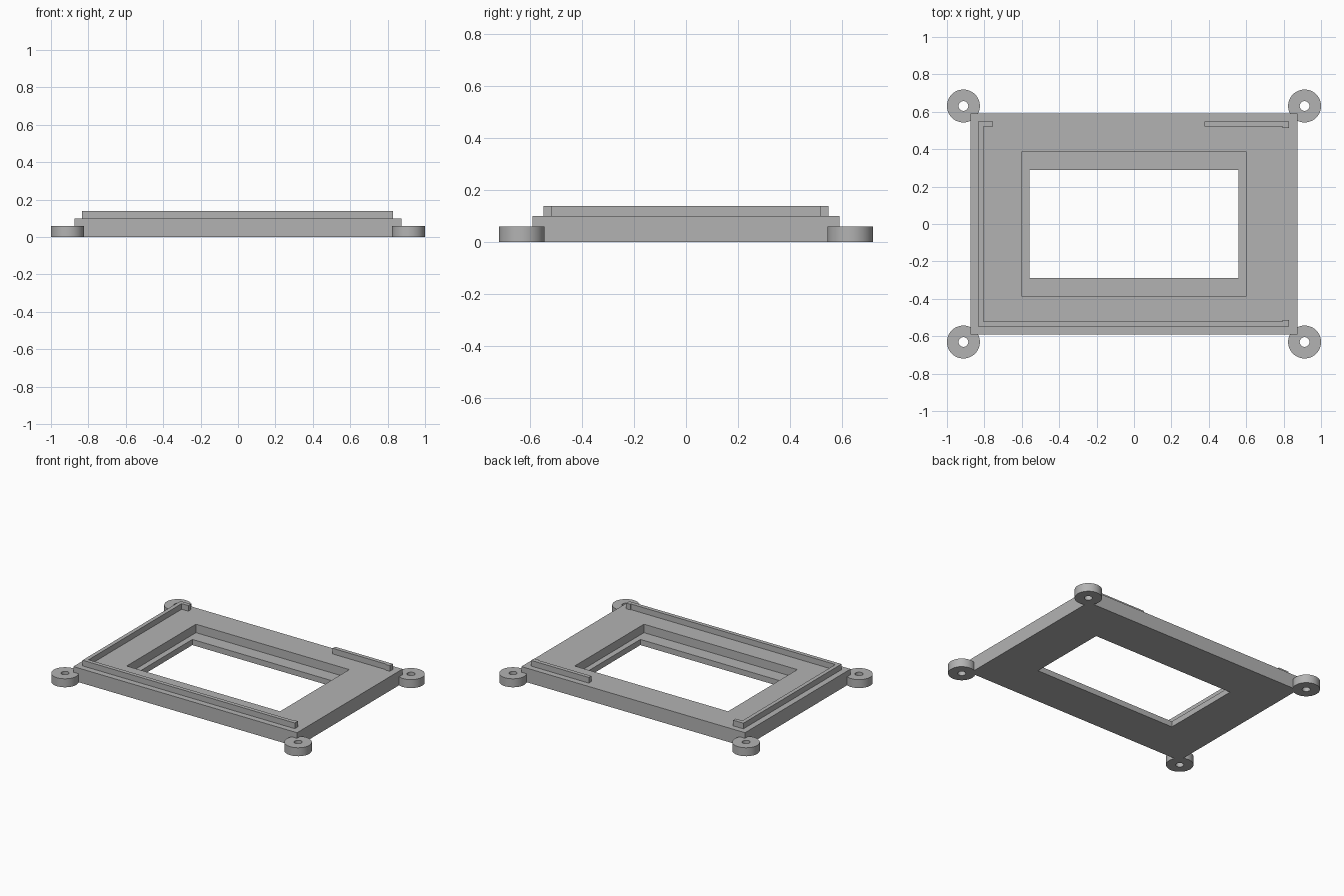
import bpy
import math

cube = bpy.data.objects.get("Cube")
if cube:
    bpy.data.objects.remove(cube, do_unlink=True)

grey = bpy.data.materials.new("plain_grey")
grey.use_nodes = True
colour = (0.45, 0.45, 0.45, 1)
grey.diffuse_color = colour
grey.node_tree.nodes["Principled BSDF"].inputs["Base Color"].default_value = colour


def add_mesh(name, verts, faces):
    mesh = bpy.data.meshes.new(name)
    mesh.from_pydata(verts, [], faces)
    mesh.materials.append(grey)
    obj = bpy.data.objects.new(name, mesh)
    bpy.context.collection.objects.link(obj)
    return obj


def rectangle(hx, hy, z):
    return [(-hx, -hy, z), (hx, -hy, z), (hx, hy, z), (-hx, hy, z)]


def circle(r, z, n=48):
    return [(r * math.cos(math.tau * i / n), r * math.sin(math.tau * i / n), z)
            for i in range(n)]


def ring_solid(name, loops):
    """Skin a closed cycle of loops into a solid with a hole through it."""
    n, m = len(loops[0]), len(loops)
    faces = [(a * n + i, a * n + (i + 1) % n,
              (a + 1) % m * n + (i + 1) % n, (a + 1) % m * n + i)
             for a in range(m) for i in range(n)]
    return add_mesh(name, [v for loop in loops for v in loop], faces)


def prism(name, outline, z0, z1):
    """Extrude a counter-clockwise outline upward."""
    n = len(outline)
    verts = [(x, y, z) for z in (z0, z1) for x, y in outline]
    faces = [tuple(reversed(range(n))), tuple(range(n, 2 * n))]
    faces += [(i, (i + 1) % n, n + (i + 1) % n, n + i) for i in range(n)]
    return add_mesh(name, verts, faces)


# Bezel plate with a stepped window
TOP, LEDGE, RAIL_TOP = 0.10, 0.04, 0.14
ring_solid("bezel_plate", [
    rectangle(0.875, 0.59, 0), rectangle(0.875, 0.59, TOP),
    rectangle(0.60, 0.387, TOP), rectangle(0.60, 0.387, LEDGE),
    rectangle(0.56, 0.29, LEDGE), rectangle(0.56, 0.29, 0)])

# Round screw lugs at the four corners
R, HOLE, LUG_TOP = 0.088, 0.026, 0.06
for end, sy in (("front", -1), ("back", 1)):
    for side, sx in (("right", -1), ("left", 1)):
        lug = ring_solid(f"{end}_{side}_lug", [
            circle(R, 0), circle(R, LUG_TOP),
            circle(HOLE, LUG_TOP), circle(HOLE, 0)])
        lug.location = (sx * 0.912, sy * 0.631, 0)
        lug.select_set(True)
        bpy.context.view_layer.objects.active = lug
        bpy.ops.object.shade_smooth_by_angle(angle=math.radians(35))
        lug.select_set(False)

# Raised rail along the front and right side, hooked round the back corner
X, Y, T = 0.833, 0.548, 0.028
CATCH, LIP = 0.795, 0.006
prism("corner_rail", [
    (-X, -Y), (X - 0.005, -Y), (X - 0.005, -Y + T + LIP),
    (CATCH, -Y + T + LIP), (CATCH, -Y + T), (-X + T, -Y + T),
    (-X + T, Y - T), (-0.753, Y - T), (-0.753, Y), (-X, Y)], TOP, RAIL_TOP)

# Short back rail with a small catch at its end
prism("back_rail", [
    (0.377, Y - T), (CATCH, Y - T), (CATCH, Y - T - LIP),
    (X - 0.005, Y - T - LIP), (X - 0.005, Y), (0.377, Y)], TOP, RAIL_TOP)
